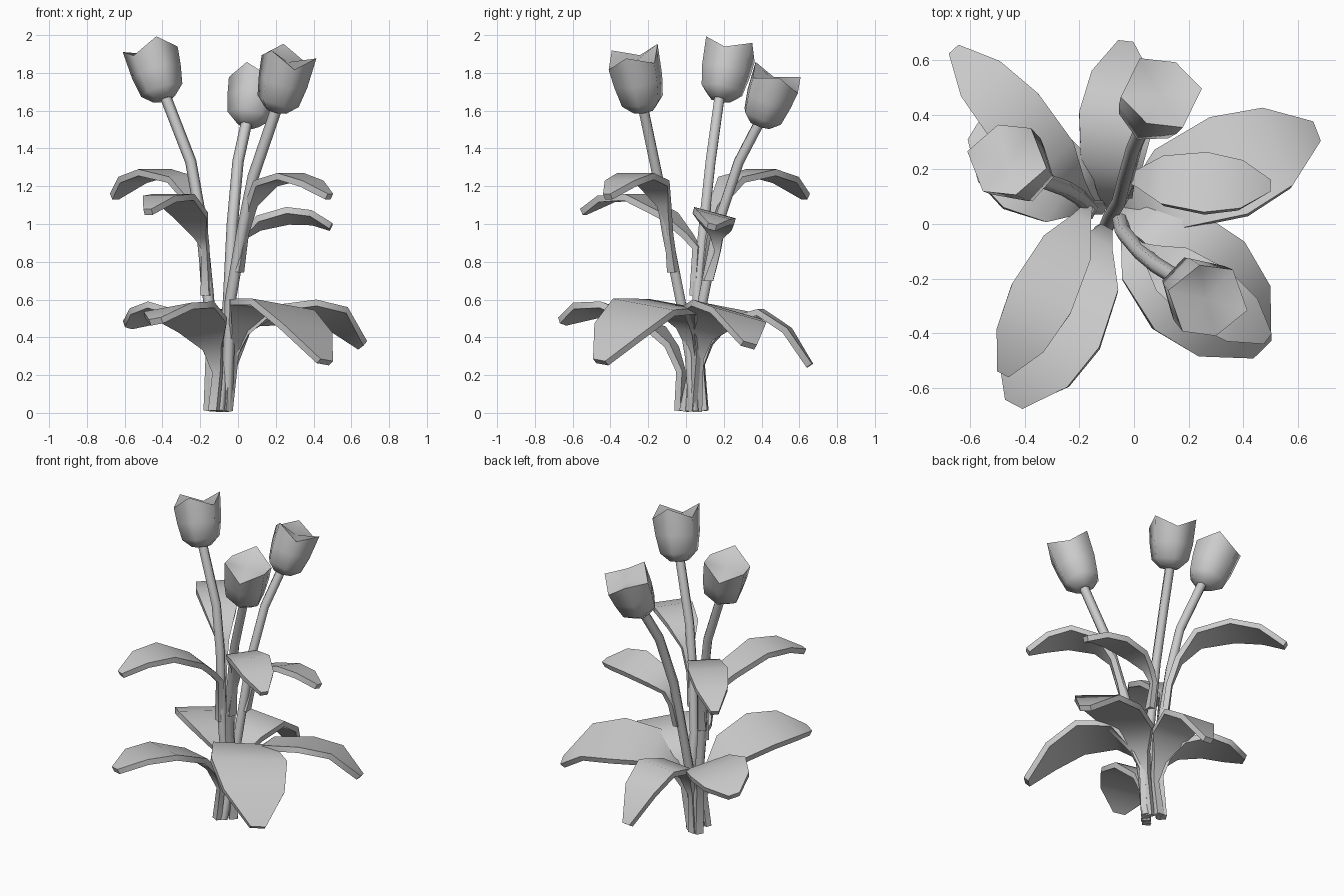
import bpy
import math
from mathutils import Vector

cube = bpy.data.objects.get("Cube")
if cube:
    bpy.data.objects.remove(cube, do_unlink=True)

grey = bpy.data.materials.new("plain_grey")
grey.use_nodes = True
colour = (0.6, 0.6, 0.6, 1)
grey.diffuse_color = colour
grey.node_tree.nodes["Principled BSDF"].inputs["Base Color"].default_value = colour


def make_object(name, verts, faces, thickness=0, angle=65):
    mesh = bpy.data.meshes.new(name)
    mesh.from_pydata(verts, [], faces)
    mesh.materials.append(grey)
    obj = bpy.data.objects.new(name, mesh)
    bpy.context.collection.objects.link(obj)
    bpy.ops.object.select_all(action='DESELECT')
    obj.select_set(True)
    bpy.context.view_layer.objects.active = obj
    if thickness:
        solid = obj.modifiers.new("thickness", 'SOLIDIFY')
        solid.thickness = thickness
        solid.offset = -1
        bpy.ops.object.modifier_apply(modifier=solid.name)
    bpy.ops.object.shade_smooth_by_angle(angle=math.radians(angle))


def bridge(rows, sides):
    """Quads joining consecutive closed rings."""
    return [(r * sides + i, r * sides + (i + 1) % sides,
             (r + 1) * sides + (i + 1) % sides, (r + 1) * sides + i)
            for r in range(rows - 1) for i in range(sides)]


def frame(axis):
    side = Vector((0, 1, 0)).cross(axis).normalized()
    return side, axis.cross(side)


def stem(name, path, radius=0.03, sides=6):
    path = [Vector(p) for p in path]
    verts = []
    for i, p in enumerate(path):
        axis = (path[min(i + 1, len(path) - 1)] - path[max(i - 1, 0)]).normalized()
        u, v = frame(axis)
        for k in range(sides):
            a = math.tau * k / sides
            verts.append(p + radius * (u * math.cos(a) + v * math.sin(a)))
    n = len(verts)
    faces = bridge(len(path), sides)
    faces += [tuple(reversed(range(sides))), tuple(range(n - sides, n))]
    make_object(name, verts, faces)


def flower(name, base, top, turn, sides=6):
    """Closed cup with a zigzag rim and a slightly sunken top."""
    base, top = Vector(base), Vector(top)
    u, v = frame((top - base).normalized())
    profile = [(0, 0.06), (0.18, 0.116), (0.55, 0.136), (1, 0.146)]
    verts = []
    for h, r in profile:
        for k in range(sides):
            a = math.tau * k / sides + math.radians(turn)
            rise = h + (0.11 if k % 2 else -0.11) * (h == 1)
            verts.append(base.lerp(top, rise) + r * (u * math.cos(a) + v * math.sin(a)))
    n = len(verts)
    verts.append(base.lerp(top, 0.9))
    faces = bridge(len(profile), sides) + [tuple(reversed(range(sides)))]
    faces += [(n - sides + k, n - sides + (k + 1) % sides, n) for k in range(sides)]
    make_object(name, verts, faces)


STEPS = (0, 0.08, 0.25, 0.55, 0.8, 1)
WIDTHS = (0.13, 0.3, 0.8, 1, 0.8, 0.2)


def leaf(name, foot, base, tip, heights, half_width, roll=0):
    """Arched blade bent across its length, with a narrow sheath along the
    stem down to its foot; roll lifts its left edge."""
    foot, base, tip = Vector(foot), Vector(base), Vector(tip)
    along = (tip - base).normalized()
    side = Vector((-along.y, along.x))
    rows = [(foot.xy, 0.025, foot.z, 0)]
    rows += [(base.lerp(tip, t), w * half_width, z, w * roll)
             for t, w, z in zip(STEPS, WIDTHS, heights)]
    verts = []
    for c, w, z, lift in rows:
        for s in (1, -1):
            p = c + side * s * w
            verts.append((p.x, p.y, z + s * lift))
    faces = [(2 * i, 2 * i + 1, 2 * i + 3, 2 * i + 2) for i in range(len(rows) - 1)]
    make_object(name, verts, faces, thickness=0.035, angle=50)


# Stems and flowers
stem("left_stem", [(-.14, .08, .01), (-.13, .06, .3), (-.16, .06, .65),
                   (-.2, .1, 1.05), (-.25, .13, 1.33), (-.39, .18, 1.69)])
stem("right_stem", [(-.06, .04, .01), (-.05, .02, .3), (-.04, -.03, .6),
                    (.02, -.1, .95), (.08, -.15, 1.25), (.21, -.23, 1.63)])
stem("back_stem", [(-.1, -.01, .01), (-.08, .04, .25), (-.05, .09, .6),
                   (-.03, .17, 1.0), (0, .28, 1.33), (.05, .4, 1.56)])
flower("left_flower", (-.39, .18, 1.66), (-.465, .235, 1.925), -10)
flower("right_flower", (.2, -.22, 1.6), (.27, -.28, 1.885), 48)
flower("back_flower", (.05, .39, 1.525), (.1, .48, 1.775), 62)

# Upper leaves
leaf("upper_leaf_back_left", (-.16, .07, .7), (-.17, .1), (-.66, .64),
     (.93, 1.1, 1.25, 1.29, 1.25, 1.16), .12)
leaf("upper_leaf_front_left", (-.16, .06, .62), (-.165, .07), (-.48, -.55),
     (.88, .95, 1.06, 1.16, 1.15, 1.08), .12)
leaf("upper_leaf_front_right", (-.01, -.06, .75), (.02, -.08), (.49, -.42),
     (.95, 1.11, 1.23, 1.27, 1.23, 1.16), .12)
leaf("upper_leaf_back_right", (-.04, .12, .7), (-.03, .17), (.5, .14),
     (.86, .95, 1.02, 1.06, 1.05, 1.0), .11, -.03)

# Lower leaves
leaf("lower_leaf_back", (-.12, .08, .01), (-.1, .06), (-.03, .67),
     (.25, .38, .5, .55, .45, .26), .14)
leaf("lower_leaf_right", (-.09, .05, .01), (-.05, .06), (.67, .34),
     (.3, .42, .53, .55, .52, .37), .19, -.05)
leaf("lower_leaf_front_right", (-.07, .04, .01), (-.04, .06), (.47, -.46),
     (.32, .46, .58, .575, .45, .28), .23, -.03)
leaf("lower_leaf_front_left", (-.12, -.02, .01), (-.1, -.01), (-.44, -.66),
     (.22, .36, .48, .56, .56, .5), .18, .03)
leaf("lower_leaf_back_left", (-.14, .08, .01), (-.13, .06), (-.59, .34),
     (.3, .42, .52, .56, .53, .48), .18, .03)
